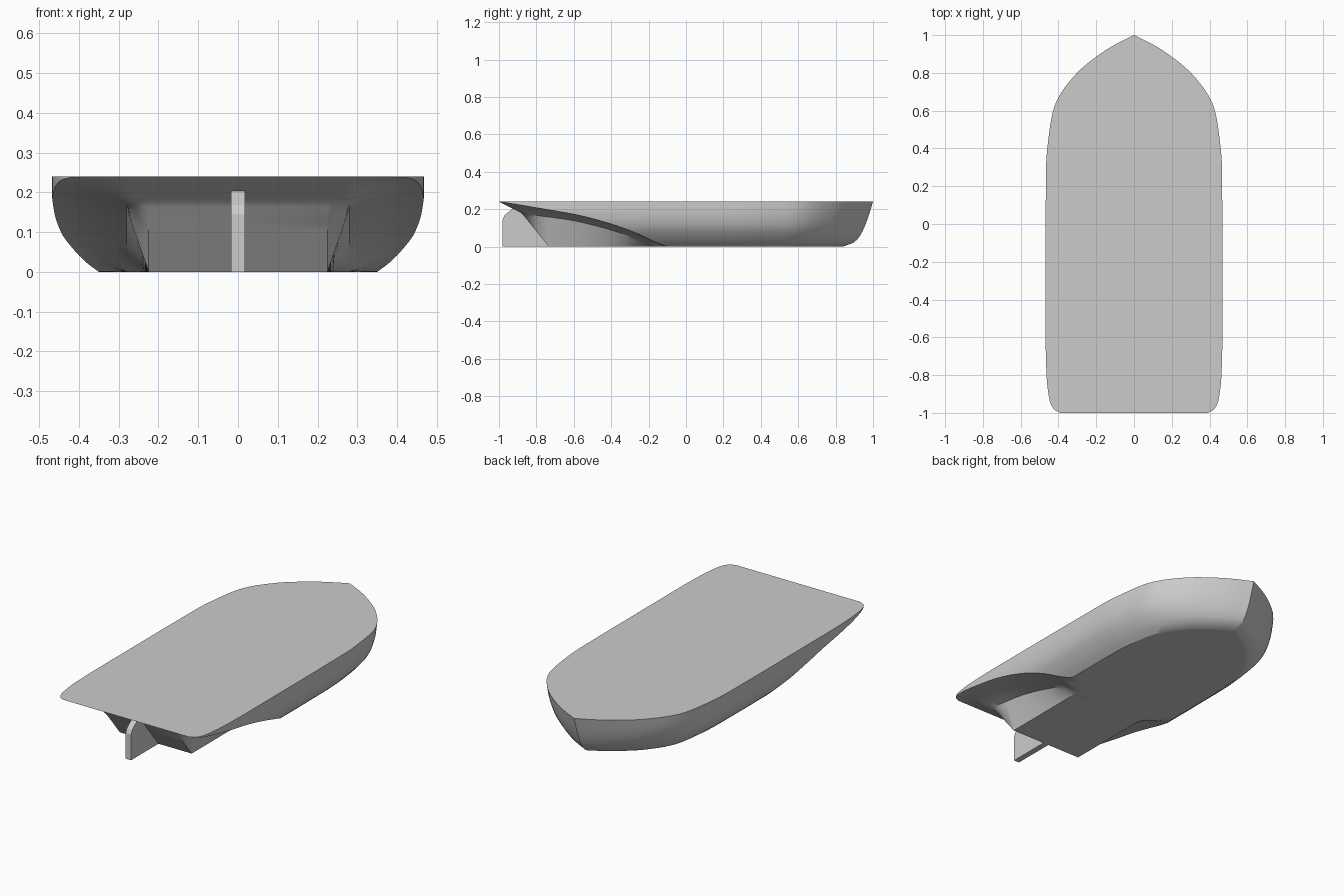
import bpy, bmesh, math

cube = bpy.data.objects.get("Cube")
if cube:
    bpy.data.objects.remove(cube, do_unlink=True)

paint = bpy.data.materials.new("hull grey")
paint.use_nodes = True
GREY = (0.6, 0.6, 0.6, 1)
paint.diffuse_color = GREY
paint.node_tree.nodes["Principled BSDF"].inputs["Base Color"].default_value = GREY


def curve(points):
    """Smooth monotone interpolation through (position, value) points."""
    xs, ys = zip(*sorted(points))
    slope = [(ys[i + 1] - ys[i]) / (xs[i + 1] - xs[i]) for i in range(len(xs) - 1)]
    tang = [slope[0]] + [0 if a * b <= 0 else 2 * a * b / (a + b)
                         for a, b in zip(slope, slope[1:])] + [slope[-1]]

    def f(x):
        x = min(max(x, xs[0]), xs[-1])
        i = max(k for k in range(len(slope)) if xs[k] <= x)
        h = xs[i + 1] - xs[i]
        t = (x - xs[i]) / h
        return ((1 + 2 * t) * (1 - t) ** 2 * ys[i] + t * (1 - t) ** 2 * h * tang[i]
                + t * t * (3 - 2 * t) * ys[i + 1] + t * t * (t - 1) * h * tang[i + 1])
    return f


def lerp(a, b, t):
    return a + (b - a) * t


TOP, BEAM, KEEL = 0.24, 0.468, 0.225
WALL, ROOF, SIDE = 5, 6, 12

# Midship section and bow lines
side_x = curve([(0, .35), (.02, .377), (.05, .408), (.1, .445), (.15, .462), (.2, .468), (TOP, .468)])
stem_y = curve([(0, .84), (.02, .895), (.06, .932), (.14, .968), (TOP, 1)])
bow_shape = curve([(0, 1), (.3, .995), (.5, .955), (.6, .915), (.67, .855), (.8, .645),
                   (.9, .385), (.95, .215), (1, 0)])
# Stern lines: deck edge, tunnel inner and outer heights
deck_x = curve([(-1, .39), (-.985, .42), (-.95, .442), (-.9, .453), (-.8, .463), (-.6, .468), (0, .468)])
outer_z = curve([(0, 0), (-.09, 0), (-.15, .018), (-.25, .065), (-.4, .12), (-.57, .166),
                 (-.8, .207), (-.9, .224), (-1, TOP)])
inner_z = curve([(0, 0), (-.16, 0), (-.25, .035), (-.4, .088), (-.6, .138), (-.88, .182), (-1, TOP)])


def keel_z(y):
    """Raked end of the centre body, then the overhanging counter."""
    if y > -.735:
        return 0
    if y > -.88:
        return lerp(0, .18, (-.735 - y) / .145)
    return lerp(.18, TOP, (-.88 - y) / .12)


def stern_section(y):
    zk, zo = keel_z(y), outer_z(y)
    zi = max(inner_z(y), zk)
    width = deck_x(y) / BEAM
    pts = [(0, y, zk)]
    for i in range(WALL + 1):
        z = lerp(zk, zi, i / WALL)
        flat = lerp(KEEL, .28, i / WALL)
        pts.append((flat, y, z))
    x_out = side_x(zo) * width
    for i in range(1, ROOF):
        t = i / ROOF
        pts.append((lerp(.28, x_out, t), y, lerp(zi, zo, math.sin(t * math.pi / 2))))
    for i in range(SIDE + 1):
        z = lerp(zo, TOP, i / SIDE)
        pts.append((side_x(z) * width, y, z))
    return pts


def bow_section(u):
    pts = []
    for x, _, z in stern_section(0):
        pts.append((x * bow_shape(u), u * stem_y(z), z))
    return pts


# Hull: lofted stations from counter to stem, mirrored across the centreline
stations = sorted({round(-i / 60, 4) for i in range(1, 61)} | {-.735, -.88, -.985, -.995})
sections = [stern_section(y) for y in stations]
sections += [bow_section(1 - (1 - i / 36) ** 1.4) for i in range(37)]

bm = bmesh.new()
for sx in (1, -1):
    rows = [[bm.verts.new((sx * x, y, z)) for x, y, z in s + [(0, s[-1][1], TOP)]] for s in sections]
    for a, b in zip(rows, rows[1:]):
        for k in range(len(a) - 1):
            bm.faces.new((a[k], a[k + 1], b[k + 1], b[k])[::sx])
bmesh.ops.remove_doubles(bm, verts=bm.verts, dist=1e-5)
bmesh.ops.dissolve_degenerate(bm, edges=bm.edges, dist=1e-5)
bmesh.ops.recalc_face_normals(bm, faces=bm.faces)


def finish(bm, name):
    mesh = bpy.data.meshes.new(name)
    bm.to_mesh(mesh)
    bm.free()
    obj = bpy.data.objects.new(name, mesh)
    bpy.context.collection.objects.link(obj)
    mesh.materials.append(paint)
    return obj


hull = finish(bm, "hull")
bpy.context.view_layer.objects.active = hull
hull.select_set(True)
bpy.ops.object.shade_smooth_by_angle(angle=math.radians(28))

# Rudder: thin plate behind the raked centre body
outline = [(-.73, 0), (-.98, 0), (-.98, .145), (-.97, .168), (-.925, .204), (-.87, .19)]
bm = bmesh.new()
plate = bm.faces.new([bm.verts.new((-.017, y, z)) for y, z in outline])
extruded = bmesh.ops.extrude_face_region(bm, geom=[plate])
bmesh.ops.translate(bm, vec=(.034, 0, 0),
                    verts=[v for v in extruded["geom"] if isinstance(v, bmesh.types.BMVert)])
bmesh.ops.recalc_face_normals(bm, faces=bm.faces)
finish(bm, "rudder")
